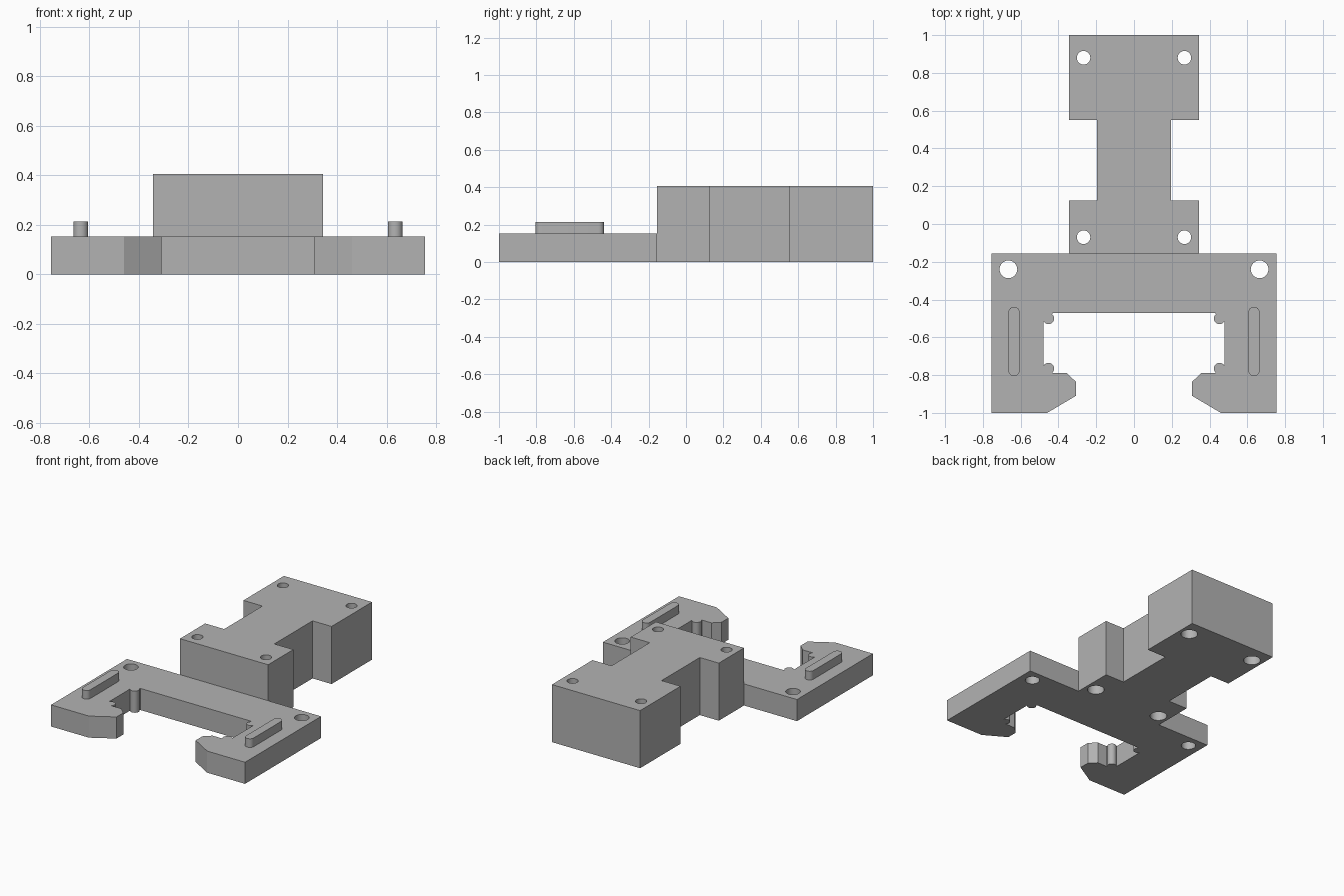
import bpy, bmesh
from math import cos, sin, radians

cube = bpy.data.objects.get("Cube")
if cube:
    bpy.data.objects.remove(cube, do_unlink=True)

GREY = (0.45, 0.45, 0.45, 1)
grey = bpy.data.materials.new("plain grey")
grey.use_nodes = True
grey.diffuse_color = GREY
grey.node_tree.nodes["Principled BSDF"].inputs["Base Color"].default_value = GREY

PLATE_TOP, BLOCK_TOP = 0.152, 0.405


def arc(cx, cy, r, start, end, steps=12):
    angles = [radians(start + (end - start) * i / steps) for i in range(steps + 1)]
    return [(cx + r * cos(a), cy + r * sin(a)) for a in angles]


def mirrored(points):
    """Close a right-hand outline with its mirror image."""
    return points + [(-x, y) for x, y in reversed(points)]


def prism(name, outline, z0, z1):
    bm = bmesh.new()
    face = bm.faces.new([bm.verts.new((x, y, z0)) for x, y in outline])
    top = bmesh.ops.extrude_face_region(bm, geom=[face])["geom"]
    bmesh.ops.translate(bm, vec=(0, 0, z1 - z0),
                        verts=[v for v in top if isinstance(v, bmesh.types.BMVert)])
    bmesh.ops.recalc_face_normals(bm, faces=bm.faces)
    mesh = bpy.data.meshes.new(name)
    bm.to_mesh(mesh)
    bm.free()
    mesh.materials.append(grey)
    obj = bpy.data.objects.new(name, mesh)
    bpy.context.collection.objects.link(obj)
    return obj


def combine(target, other, operation):
    """Apply a boolean, then drop the helper."""
    mod = target.modifiers.new("combine", 'BOOLEAN')
    mod.operation, mod.solver, mod.object = operation, 'EXACT', other
    bpy.context.view_layer.objects.active = target
    bpy.ops.object.modifier_apply(modifier=mod.name)
    bpy.data.objects.remove(other, do_unlink=True)


def drill(target, x, y, r, z0, z1):
    hole = prism("hole_cutter", arc(x, y, r, 0, 345, 23), z0, z1)
    hole.hide_render = True
    combine(target, hole, 'DIFFERENCE')


# Forked plate with round bumps inside the opening and hooked tips
half_plate = [(0.755, -0.155), (0.755, -1.0), (0.46, -1.0), (0.308, -0.91),
              (0.308, -0.835), (0.355, -0.79), (0.43, -0.79)]
half_plate += arc(0.453, -0.765, 0.03, 225, 27)
half_plate += arc(0.453, -0.5, 0.03, -27, -228)
half_plate += [(0.43, -0.47)]
body = prism("mounting_body", mirrored(half_plate), 0, PLATE_TOP)

# Tall block with a narrow waist
half_block = [(0.343, -0.155), (0.343, 0.125), (0.195, 0.125),
              (0.195, 0.55), (0.343, 0.55), (0.343, 1.0)]
combine(body, prism("block", mirrored(half_block), 0, BLOCK_TOP), 'UNION')

# Through holes, the block ones widened from below
for side in (-1, 1):
    drill(body, side * 0.665, -0.24, 0.047, -0.1, 0.3)
    for y in (-0.07, 0.88):
        drill(body, side * 0.267, y, 0.036, -0.1, 0.5)
        drill(body, side * 0.267, y, 0.055, -0.1, 0.2)

# Rounded ridges on the arms
parts = [body]
for side, label in ((1, "left"), (-1, "right")):
    x, r = side * 0.635, 0.03
    outline = arc(x, -0.468, r, 0, 180) + arc(x, -0.775, r, 180, 360)
    parts.append(prism(label + "_ridge", outline, PLATE_TOP - 0.01, 0.213))

bpy.ops.object.select_all(action='DESELECT')
for part in parts:
    part.select_set(True)
bpy.context.view_layer.objects.active = body
bpy.ops.object.shade_smooth_by_angle(angle=radians(30))
